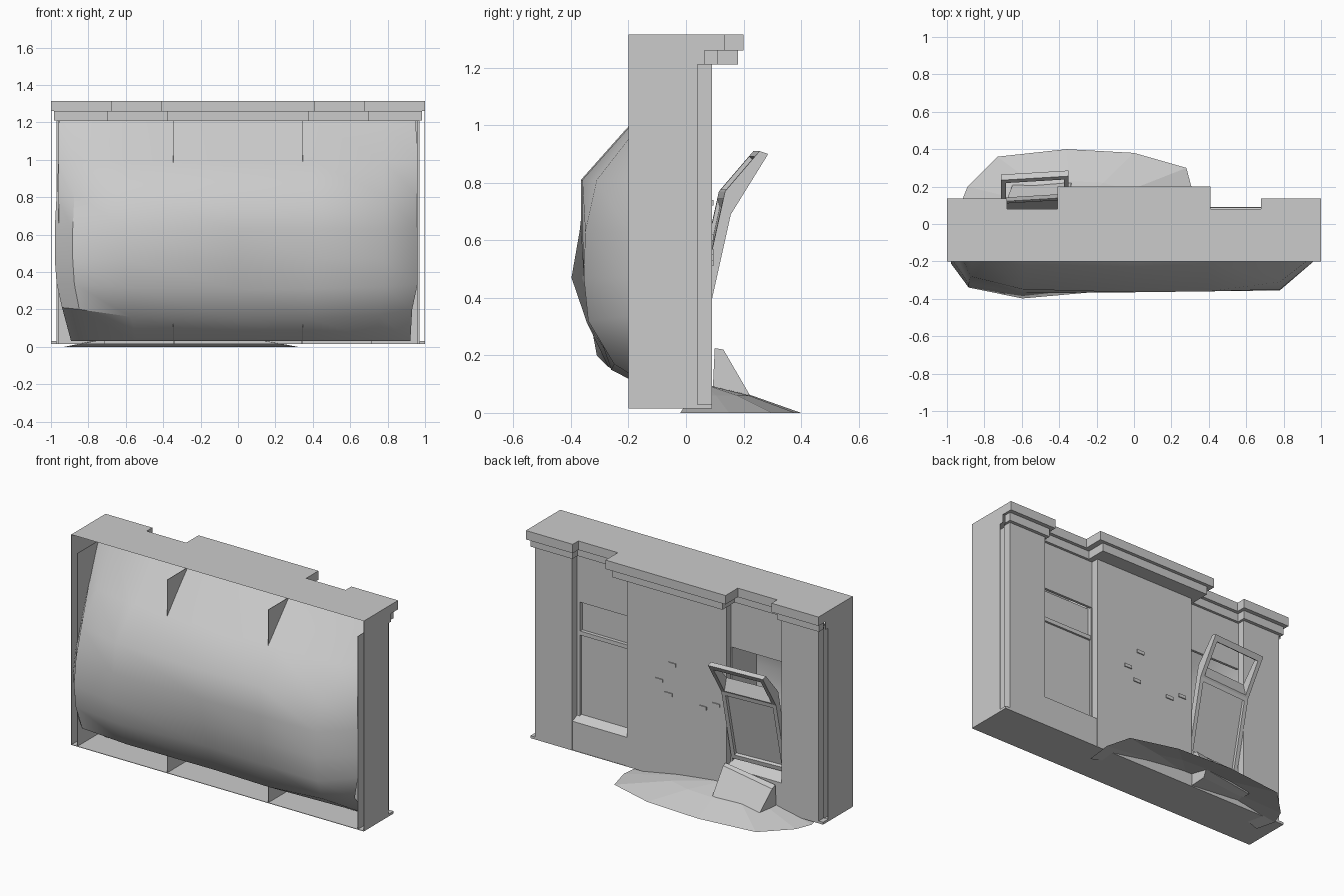
import bpy, bmesh, math
from mathutils import Vector

cube = bpy.data.objects.get("Cube")
if cube:
    bpy.data.objects.remove(cube, do_unlink=True)

grey = bpy.data.materials.new("plain_grey")
grey.use_nodes = True
GREY = (0.6, 0.6, 0.6, 1)
grey.diffuse_color = GREY
grey.node_tree.nodes["Principled BSDF"].inputs["Base Color"].default_value = GREY


def build(name, verts, faces, recalc=True):
    mesh = bpy.data.meshes.new(name)
    mesh.from_pydata(verts, [], faces)
    mesh.materials.append(grey)
    if recalc:
        bm = bmesh.new()
        bm.from_mesh(mesh)
        bmesh.ops.recalc_face_normals(bm, faces=bm.faces)
        bm.to_mesh(mesh)
        bm.free()
    ob = bpy.data.objects.new(name, mesh)
    bpy.context.collection.objects.link(ob)
    return ob


def prism(name, x0, x1, profile, skew=0):
    """Extrude a (y, z) profile along x; skew pushes y along with x."""
    n = len(profile)
    verts = [(x, y + skew * (x + .53), z) for x in (x0, x1) for y, z in profile]
    faces = [[i, (i + 1) % n, (i + 1) % n + n, i + n] for i in range(n)]
    faces += [list(range(n)), list(range(n, 2 * n))]
    return build(name, verts, faces)


def box(name, x, y, z):
    return prism(name, x[0], x[1], [(y[0], z[0]), (y[1], z[0]), (y[1], z[1]), (y[0], z[1])])


FRONT, FLOOR, EAVE, LEDGE, TOP = -0.2, 0.015, 1.21, 1.26, 1.315
RECESS = .045

# Hollow cornice and facade wall, lofted through stepped plan outlines
upper = [(1, .065), (1, .135), (.68, .135), (.68, .08), (.41, .08), (.41, .2)]
lower = [(.985, .065), (.985, .11), (.7, .11), (.7, .06), (.375, .06), (.375, .18)]
wall = [(.97, .04), (.97, .09), (.715, .09), (.715, RECESS), (.34, RECESS), (.34, .09)]
levels = [(upper, TOP), (upper, LEDGE), (lower, LEDGE), (lower, EAVE), (wall, EAVE), (wall, FLOOR)]
verts, faces = [], []
for half, z in levels:
    outline = half + [(-x, y) for x, y in reversed(half)]
    verts += [(x, y, z) for x, y in outline]
n = 2 * len(upper)
for r in range(len(levels) - 1):
    for i in range(n - 1):
        if r == len(levels) - 2 and i in (3, 7):   # window bays stay open
            continue
        a = r * n + i
        faces.append([a, a + 1, a + n + 1, a + n])
verts += [(-1, FRONT, TOP), (1, FRONT, TOP)]
faces.append(list(range(n)) + [len(verts) - 2, len(verts) - 1])
build("facade_and_cornice", verts, faces)

# Floor, end walls and inner partitions
box("floor_plate", (-1, 1), (FRONT, .09), (FLOOR, FLOOR + .003))
for side, s in (("left", 1), ("right", -1)):
    end = [(FRONT, FLOOR), (.04, FLOOR), (.04, EAVE), (.065, EAVE), (.065, TOP), (FRONT, TOP)]
    prism(side + "_end_wall", s * 1, s * .997, end)
    box(side + "_base_lip", sorted((s * .97, s)), (.04, .09), (FLOOR, .03))
    for x in (.957, .344):
        box(side + "_partition", sorted((s * x, s * (x + .003))), (FRONT, RECESS), (FLOOR, EAVE))

    # Window bay: wall above, thick apron with a sloping sill below
    bay = sorted((s * .34, s * .715))
    box(side + "_bay_lintel", bay, (RECESS - .015, RECESS), (.92, EAVE))
    prism(side + "_bay_apron", *bay, [(.01, FLOOR), (.088, FLOOR), (.088, .195), (.01, .23)])

# Intact sash window
box("upper_pane", (.34, .715), (.015, .02), (.73, .92))
box("lower_pane", (.34, .715), (.025, .03), (.2, .73))
box("meeting_rail", (.34, .715), (.02, .042), (.715, .74))
box("outer_stile", (.695, .715), (.02, .043), (.2, .92))

# Broken sash leaning out of the other bay, bent at the meeting rail
outer = [(.045, .24), (.145, .69), (.275, .90)]
inner = [(.01, .25), (.125, .77), (.245, .91)]
TWIST = .06


def along(line, u):
    i = min(int(u), 1)
    return tuple(Vector(line[i]).lerp(Vector(line[i + 1]), u - i))


def strip(u0, u1):
    return [along(outer, u0), along(outer, u1), along(inner, u1), along(inner, u0)]


for x0, x1 in ((-.71, -.685), (-.375, -.35)):
    prism("broken_sash_stile", x0, x1, outer + inner[::-1], TWIST)
for u0, u1 in ((.0, .06), (.95, 1), (1, 1.05), (1.86, 2)):
    prism("broken_sash_rail", -.685, -.375, strip(u0, u1), TWIST)
(y0, z0), (y1, z1) = [Vector(a).lerp(Vector(b), .5) for a, b in zip(outer[:2], inner)]
prism("broken_sash_pane", -.685, -.375, [(y0, z0), (y1, z1), (y1 - .005, z1), (y0 - .005, z0)], TWIST)

# Small bricks standing proud of the middle wall
for x, z in ((.03, .73), (.12, .61), (.055, .54), (-.18, .52), (-.27, .56)):
    box("wall_brick", (x - .025, x + .025), (.08, .096), (z - .01, z + .01))

# Bulging sheet closing the front; each row is height, droop, left and right width, depths
cols = [-.97, -.875, -.59, 0, .4, .78, .96]
droop = [.06, .05, .01, -.01, 0, .02, .05]
rows = [
    (1.21, 0, .985, .99, [.0] * 7),
    (.99, 0, .99, 1, [-.08, -.14, -.19, -.205, -.2, -.17, -.1]),
    (.81, 0, 1, 1, [-.13, -.28, -.35, -.365, -.36, -.31, -.17]),
    (.63, 0, 1.01, 1, [-.18, -.32, -.37, -.365, -.36, -.35, -.2]),
    (.47, 0, 1.01, 1, [-.21, -.34, -.398, -.345, -.355, -.355, -.2]),
    (.31, .5, 1, 1, [-.21, -.335, -.345, -.29, -.315, -.34, -.2]),
    (.15, 1, .97, .97, [-.22, -.31, -.27, -.23, -.26, -.25, -.19]),
    (.03, 0, .92, .96, [-.03] * 7),
]
verts = [(x * (kl if x < 0 else kr), y, z + d * dz)
         for z, d, kl, kr, ys in rows for x, y, dz in zip(cols, ys, droop)]
w = len(cols)
faces = [[r * w + c, (r + 1) * w + c, (r + 1) * w + c + 1, r * w + c + 1]
         for r in range(len(rows) - 1) for c in range(w - 1)]
sheet = build("bulging_front_sheet", verts, faces, recalc=False)
bpy.context.view_layer.objects.active = sheet
sheet.select_set(True)
bpy.ops.object.shade_smooth_by_angle(angle=math.radians(40))
sheet.select_set(False)

# Low open-bottomed rubble mound outside the broken window
rim = [(-.9, -.02), (-.93, .1), (-.89, .2), (-.73, .36), (-.36, .4),
       (0, .38), (.28, .3), (.32, .15), (.3, -.02)]
cx, cy = -.33, .06
m = len(rim)
verts = [(x, y, 0) for x, y in rim]
verts += [(cx + (x - cx) * .5, cy + (y - cy) * .5, .06) for x, y in rim]
verts.append((cx, cy, .1))
faces = []
for i in range(m):
    j = (i + 1) % m
    if j:                                   # the rear rim stays open under the floor
        faces.append([i, j, j + m, i + m])
    faces.append([i + m, j + m, 2 * m])
build("rubble_mound", verts, faces)

# Tilted broken block resting on the mound
verts = [(-.34, .09, .02), (-.34, .1, .225), (-.345, .13, .22), (-.335, .22, .065), (-.335, .2, .02),
         (-.68, .09, .05), (-.68, .1, .18), (-.68, .13, .165), (-.645, .22, .02), (-.675, .13, .05)]
faces = [[i, (i + 1) % 5, (i + 1) % 5 + 5, i + 5] for i in range(5)]
build("fallen_block", verts, faces + [list(range(5)), list(range(5, 10))])
